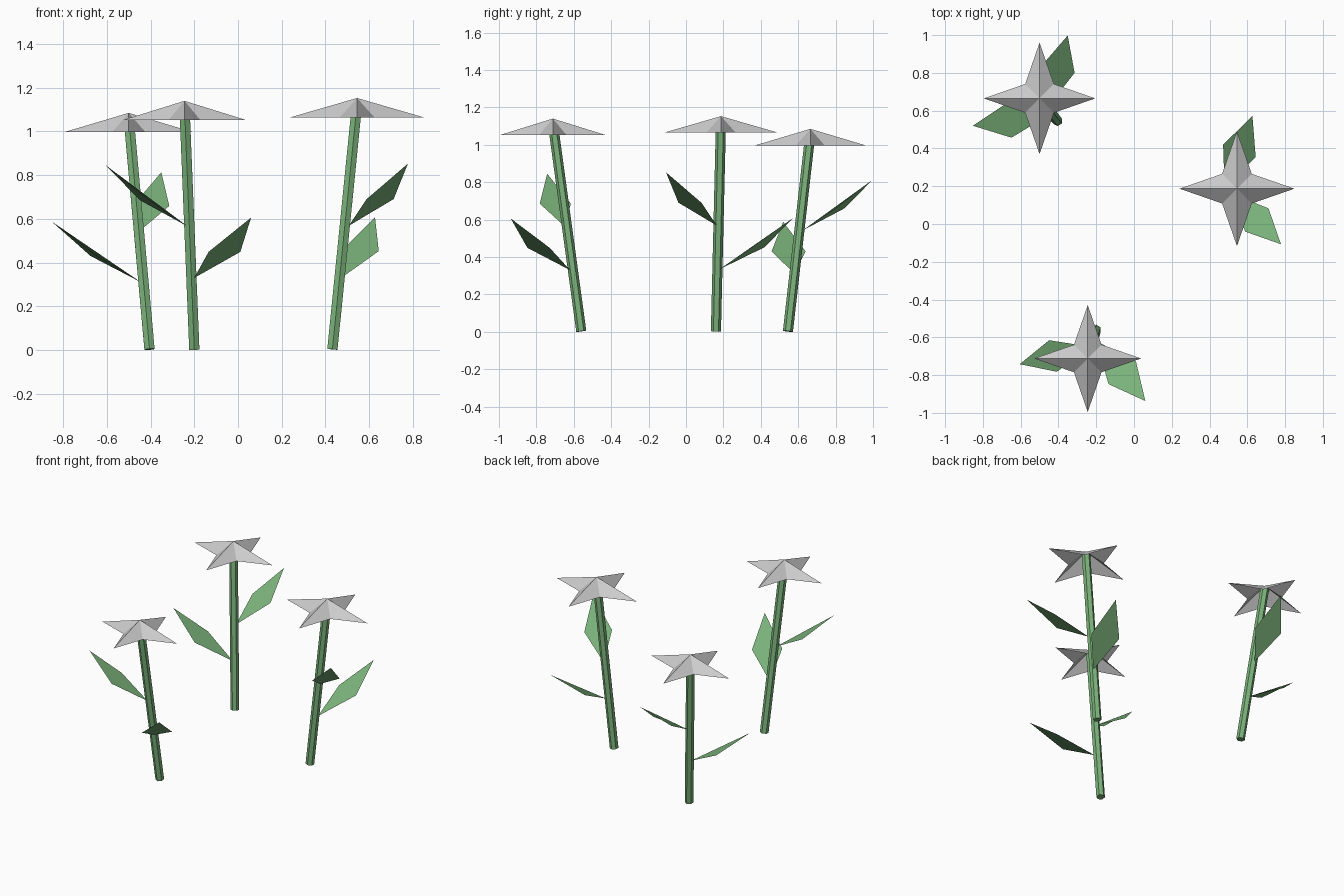
import bpy, math
from mathutils import Vector

if "Cube" in bpy.data.objects:
    bpy.data.objects.remove(bpy.data.objects["Cube"])

green = bpy.data.materials.new("leaf_green")
green.diffuse_color = (0.2, 0.45, 0.2, 1)
green.use_nodes = True
green.node_tree.nodes["Principled BSDF"].inputs["Base Color"].default_value = green.diffuse_color


def add_mesh(name, verts, faces, mat=None):
    mesh = bpy.data.meshes.new(name)
    mesh.from_pydata([tuple(v) for v in verts], [], faces)
    mesh.update()
    if mat:
        mesh.materials.append(mat)
    obj = bpy.data.objects.new(name, mesh)
    bpy.context.collection.objects.link(obj)
    return obj


def stem(name, bottom, top, radius=0.027, sides=6):
    # hexagonal rod running between two points
    bottom, top = Vector(bottom), Vector(top)
    axis = top - bottom
    bpy.ops.mesh.primitive_cylinder_add(vertices=sides, radius=radius,
                                        depth=axis.length,
                                        location=(bottom + top) / 2)
    obj = bpy.context.object
    obj.name = name
    obj.rotation_mode = 'QUATERNION'
    obj.rotation_quaternion = Vector((0, 0, 1)).rotation_difference(axis)
    obj.data.materials.append(green)


def leaf(name, base, tip, half_width):
    # kite-shaped single face, widest near the middle and sagging slightly
    base, tip = Vector(base), Vector(tip)
    d = tip - base
    mid = base + Vector((d.x * 0.53, d.y * 0.53, d.z * 0.43))
    side = Vector((-d.y, d.x, 0)).normalized() * half_width
    add_mesh(name, [base, mid - side, tip, mid + side], [(0, 1, 2, 3)], green)


def blossom(name, apex, radius, height):
    # shallow open four-pointed star
    apex = Vector(apex)
    verts = [apex]
    for i in range(8):
        r = radius if i % 2 == 0 else radius * 0.365
        a = i * math.pi / 4
        verts.append(apex + Vector((r * math.cos(a), r * math.sin(a), -height)))
    add_mesh(name, verts, [(0, i + 1, (i + 1) % 8 + 1) for i in range(8)])


# stem foot, blossom apex, star radius, then (base, tip, half width) per leaf
flowers = [
    ((-0.405, 0.545, 0.003), (-0.5, 0.665, 1.085), 0.295,
     [((-0.446, 0.58, 0.311), (-0.853, 0.52, 0.588), 0.092),
      ((-0.452, 0.625, 0.543), (-0.351, 0.998, 0.813), 0.087)]),
    ((0.432, 0.16, 0.003), (0.545, 0.187, 1.153), 0.304,
     [((0.48, 0.18, 0.335), (0.627, 0.572, 0.608), 0.092),
      ((0.507, 0.165, 0.568), (0.778, -0.107, 0.853), 0.087)]),
    ((-0.2, -0.56, 0.003), (-0.245, -0.712, 1.14), 0.283,
     [((-0.2, -0.62, 0.33), (0.06, -0.937, 0.606), 0.094),
      ((-0.23, -0.65, 0.565), (-0.605, -0.742, 0.845), 0.086)]),
]

for n, (foot, apex, radius, leaves) in enumerate(flowers, 1):
    head = Vector(apex) - Vector((0, 0, 0.025))
    stem(f"stem_{n}", foot, head)
    blossom(f"blossom_{n}", apex, radius, 0.088)
    for k, (base, tip, w) in enumerate(leaves, 1):
        leaf(f"leaf_{n}_{k}", base, tip, w)
